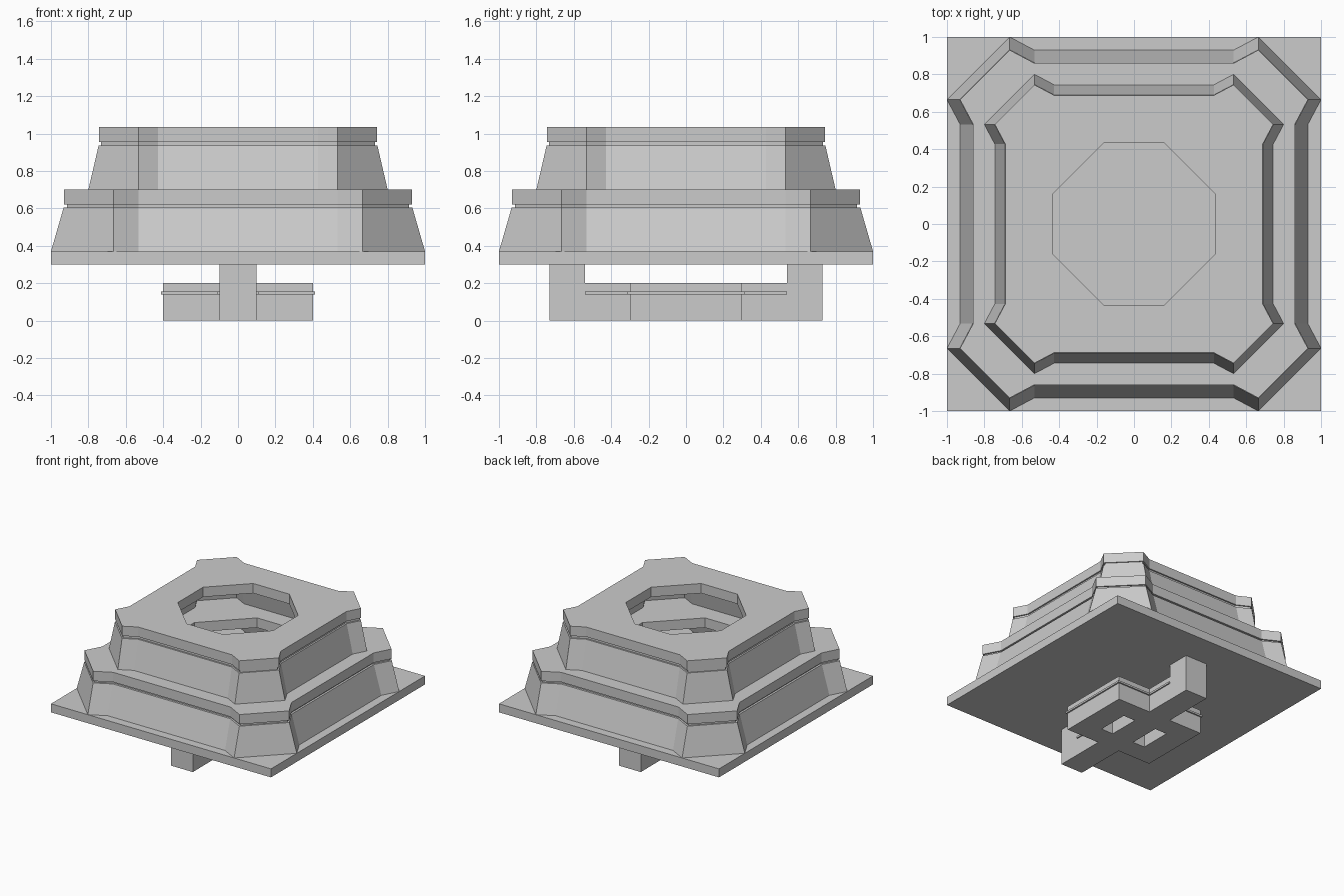
import bpy, bmesh

if "Cube" in bpy.data.objects:
    bpy.data.objects.remove(bpy.data.objects["Cube"])


def make_object(name, bm):
    bmesh.ops.remove_doubles(bm, verts=bm.verts, dist=0.0001)
    bmesh.ops.recalc_face_normals(bm, faces=bm.faces)
    mesh = bpy.data.meshes.new(name)
    bm.to_mesh(mesh)
    bm.free()
    obj = bpy.data.objects.new(name, mesh)
    bpy.context.collection.objects.link(obj)
    return obj


def box(name, x0, x1, y0, y1, z0, z1):
    bm = bmesh.new()
    bmesh.ops.create_cube(bm, size=1)
    for v in bm.verts:
        v.co = ((x0 + x1) / 2 + v.co.x * (x1 - x0),
                (y0 + y1) / 2 + v.co.y * (y1 - y0),
                (z0 + z1) / 2 + v.co.z * (z1 - z0))
    return make_object(name, bm)


def four_way(quadrant):
    """Repeat a quarter outline around the z axis."""
    pts, q = [], quadrant
    for _ in range(4):
        pts += q
        q = [(y, -x) for x, y in q]
    return pts


def outline(m):
    """Square with projecting chamfered corners, inset by m."""
    return four_way([(0.533, 0.93 - m), (0.665, 1 - m), (1 - m, 0.665), (0.93 - m, 0.533)])


def octagon():
    a, b = (0.205, 0.54), (0.54, 0.205)
    return four_way([a, a, b, b])


def tier(name, scale, z, wall_top, cap_bottom, top):
    # Closed section: sloped wall, groove, cap, octagonal opening, inner wall
    section = [(outline(0), z), (outline(0.068), wall_top), (outline(0.085), wall_top),
               (outline(0.085), cap_bottom), (outline(0.07), cap_bottom), (outline(0.07), top),
               (octagon(), top), (octagon(), cap_bottom),
               (outline(0.14), cap_bottom), (outline(0.07), z)]
    bm = bmesh.new()
    rings = [[bm.verts.new((x * scale, y * scale, h)) for x, y in pts] for pts, h in section]
    for i, ring in enumerate(rings):
        nxt = rings[(i + 1) % len(rings)]
        for j in range(16):
            k = (j + 1) % 16
            bm.faces.new((ring[j], ring[k], nxt[k], nxt[j]))
    return make_object(name, bm)


# Base plate and two stepped tiers
box("base_plate", -1, 1, -1, 1, 0.30, 0.37)
tier("lower_tier", 1.0, 0.37, 0.605, 0.62, 0.70)
tier("upper_tier", 0.8, 0.70, 0.935, 0.955, 1.035)


# Cross-shaped hanger below the plate, with two windows
def window_block(name, x, y, z0, z1):
    wx0, wx1, wy = 0.10, 0.21, 0.13
    box(name + "_middle", -wx0, wx0, -y, y, z0, z1)
    for s, side in ((-1, "left"), (1, "right")):
        a, b = sorted((s * wx1, s * x))
        box(f"{name}_{side}_end", a, b, -y, y, z0, z1)
        c, d = sorted((s * wx0, s * wx1))
        box(f"{name}_{side}_front_rail", c, d, -y, -wy, z0, z1)
        box(f"{name}_{side}_back_rail", c, d, wy, y, z0, z1)


window_block("hanger_body", 0.40, 0.30, 0, 0.20)
window_block("hanger_flange", 0.412, 0.312, 0.14, 0.155)

# Arms and upright posts at front and back
for s, side in ((-1, "front"), (1, "back")):
    y0, y1 = sorted((s * 0.30, s * 0.54))
    box(side + "_arm", -0.1, 0.1, y0, y1, 0, 0.20)
    box(side + "_arm_flange", -0.11, 0.11, y0, y1, 0.14, 0.155)
    y0, y1 = sorted((s * 0.54, s * 0.73))
    box(side + "_post", -0.1, 0.1, y0, y1, 0, 0.30)
